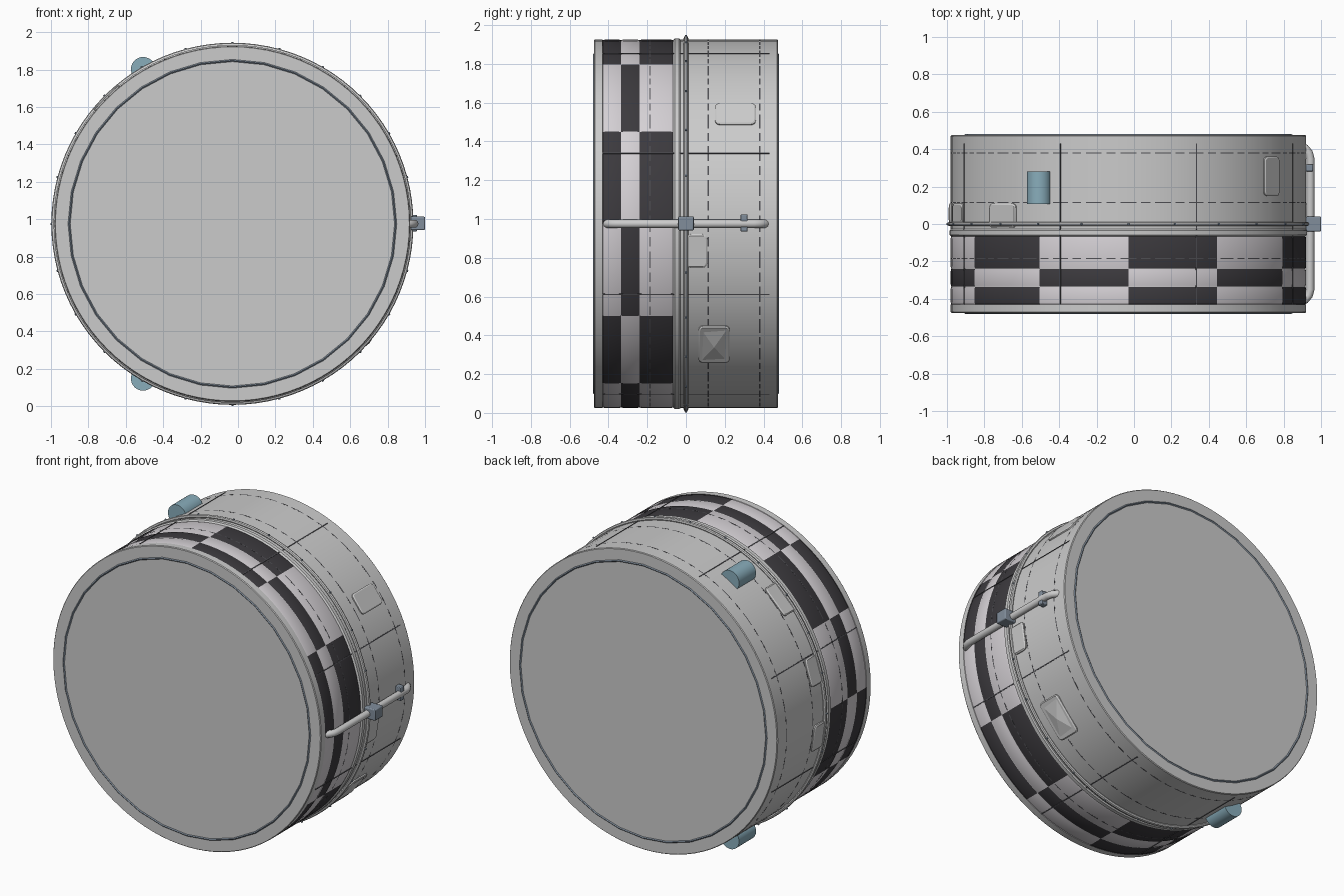
import bpy, bmesh
from math import sin, cos, pi, radians
from mathutils import Matrix, Vector

if "Cube" in bpy.data.objects:
    bpy.data.objects.remove(bpy.data.objects["Cube"])

CX, CZ, R = -0.03, 0.975, 0.95


def mat(name, rgb):
    m = bpy.data.materials.new(name)
    m.diffuse_color = (*rgb, 1)
    m.use_nodes = True
    m.node_tree.nodes["Principled BSDF"].inputs["Base Color"].default_value = m.diffuse_color
    return m


SHELL = mat("shell_grey", (0.62, 0.63, 0.64))
DARK = mat("check_dark", (0.045, 0.042, 0.048))
PALE = mat("check_pale", (0.66, 0.63, 0.66))
BLUE = mat("pod_blue", (0.25, 0.42, 0.5))
STEEL = mat("steel", (0.22, 0.27, 0.33))
SEAM = mat("seam_dark", (0.08, 0.08, 0.09))


def finish(bm, name, mats, angle=30):
    bmesh.ops.recalc_face_normals(bm, faces=bm.faces)
    me = bpy.data.meshes.new(name)
    bm.to_mesh(me)
    bm.free()
    ob = bpy.data.objects.new(name, me)
    bpy.context.collection.objects.link(ob)
    for m in mats:
        me.materials.append(m)
    bpy.ops.object.select_all(action='DESELECT')
    ob.select_set(True)
    bpy.context.view_layer.objects.active = ob
    bpy.ops.object.shade_smooth_by_angle(angle=radians(angle))
    return ob


def on_rim(theta, r, y):
    """Frame on the shell: local x radial, y axial, z tangential."""
    t = radians(theta)
    return (Matrix.Translation((CX + r * cos(t), y, CZ + r * sin(t)))
            @ Matrix.Rotation(-t, 4, 'Y'))


def lathe(name, prof, n, mats, pick=None, closed=False):
    """Revolve (radius, y) points about the drum axis."""
    bm = bmesh.new()
    rings = [[bm.verts.new((CX + r * cos(2 * pi * i / n), y, CZ + r * sin(2 * pi * i / n)))
              for i in range(n)] for r, y in prof]
    k = len(prof)
    for j in range(k if closed else k - 1):
        a, b = rings[j], rings[(j + 1) % k]
        for i in range(n):
            f = bm.faces.new((a[i], a[(i + 1) % n], b[(i + 1) % n], b[i]))
            if pick:
                f.material_index = pick((prof[j][1] + prof[(j + 1) % k][1]) / 2, 360 * (i + .5) / n)
    if not closed:
        bm.faces.new(rings[0])
        bm.faces.new(rings[-1])
    return finish(bm, name, mats)


def box(name, m, size, material, bevel=0):
    bm = bmesh.new()
    bmesh.ops.create_cube(bm, size=1, matrix=m @ Matrix.Diagonal((*size, 1)))
    ob = finish(bm, name, [material])
    if bevel:
        b = ob.modifiers.new("bevel", 'BEVEL')
        b.width, b.segments = bevel, 2
    return ob


def plate(name, theta, y, ly, lt, h=0.012):
    """Rounded access panel that follows the shell's curve."""
    bm = bmesh.new()
    c = 0.025
    loops = []
    for rad, inset in ((R - 0.01, 0), (R + h * 0.6, 0), (R + h, 0.008)):
        ring = []
        for q, (sy, st) in enumerate(((1, 1), (-1, 1), (-1, -1), (1, -1))):
            for s in range(4):
                a = pi / 2 * (q + s / 3)
                yy = sy * (ly / 2 - c) + (c - inset) * cos(a)
                tt = st * (lt / 2 - c) + (c - inset) * sin(a)
                t = radians(theta) + tt / R
                ring.append(bm.verts.new((CX + rad * cos(t), y + yy, CZ + rad * sin(t))))
        loops.append(ring)
    for a, b in zip(loops, loops[1:]):
        for i in range(16):
            bm.faces.new((a[i], a[(i + 1) % 16], b[(i + 1) % 16], b[i]))
    bm.faces.new(loops[-1])
    return finish(bm, name, [SHELL])


# Drum shell with chequered band: three rows, twelve 30-degree sectors
rows = [(-0.43, -0.335), (-0.335, -0.24), (-0.24, -0.065)]


def check(y, deg):
    for i, (a, b) in enumerate(rows):
        if a < y < b:
            return 1 if (int(deg // 30) + i) % 2 == 0 else 2
    return 0


profile = [(R - .004, -0.475), (R, -0.47), (R, -0.43)]
for a, b in rows:
    profile += [(R - .003, a + .001), (R, a + .012), (R, b - .012), (R - .003, b - .001)]
profile += [(R + .006, -0.058), (R + .006, -0.035), (R, -0.028), (R, 0.47), (R - .004, 0.475)]
lathe("drum_shell", profile, 96, [SHELL, DARK, PALE], check)

# Inlaid rings on both flat ends
for side, label in ((-1, "front"), (1, "back")):
    y = side * 0.475
    lathe(label + "_end_ring", [(0.867, y), (0.873, y + .005), (0.879, y), (0.873, y - .005)],
          32, [STEEL], closed=True)

# Raised centre hoop with rivets
tube = [(0.956 + .012 * cos(a * pi / 4), .012 * sin(a * pi / 4)) for a in range(8)]
lathe("centre_hoop", tube, 96, [SHELL], closed=True)
bm = bmesh.new()
for i in range(24):
    bmesh.ops.create_cone(bm, cap_ends=True, segments=8, radius1=.008, radius2=.005, depth=.012,
                          matrix=on_rim(i * 15, 0.967, 0) @ Matrix.Rotation(pi / 2, 4, 'Y'))
finish(bm, "hoop_rivets", [STEEL])

# Panel seams: thin rings, and eight axial lines
for y in (-0.185, 0.115, 0.38):
    lathe("seam_ring", [(R - .006, y - .003), (R + .0007, y - .003),
                        (R + .0007, y + .003), (R - .006, y + .003)], 64, [SEAM], closed=True)
for i in range(8):
    box("axial_seam", on_rim(22.5 + 45 * i, R, 0), (.005, 0.86, .006), SEAM)

# Access panels
for th, y, ly, lt in ((36.5, .255, .21, .135), (-8.5, .055, .11, .175), (135, .045, .13, .2),
                      (163, .055, .11, .175), (188, .055, .11, .175), (-41, .145, .16, .25)):
    plate("access_panel", th, y, ly, lt)
bm = bmesh.new()
bmesh.ops.create_cone(bm, cap_ends=False, segments=4, radius1=.7071, radius2=0, depth=1,
                      matrix=on_rim(-41, R + .013, .145) @ Matrix.Diagonal((.018, .13, .21, 1))
                      @ Matrix.Rotation(pi / 2, 4, 'Y') @ Matrix.Rotation(pi / 4, 4, 'Z'))
finish(bm, "panel_pyramid", [SHELL], 1)

# Blue pods, top and bottom
for th in (120, 240):
    bm = bmesh.new()
    bmesh.ops.create_cone(bm, cap_ends=True, segments=32, radius1=.065, radius2=.065, depth=.172,
                          matrix=on_rim(th, R + .005, .194) @ Matrix.Rotation(pi / 2, 4, 'X'))
    finish(bm, "blue_pod", [BLUE])

# Side pipe with bent ends
cu = bpy.data.curves.new("side_pipe", 'CURVE')
cu.dimensions = '3D'
cu.bevel_depth, cu.bevel_resolution, cu.use_fill_caps = 0.022, 3, True
sp = cu.splines.new('POLY')
path = [(.89, .415), (.915, .405), (.935, .38), (.943, .35)]
path += [(x, -y) for x, y in reversed(path)]
sp.points.add(len(path) - 1)
for p, (x, y) in zip(sp.points, path):
    p.co = (x, y, CZ, 1)
bpy.context.collection.objects.link(bpy.data.objects.new("side_pipe", cu))
cu.materials.append(SHELL)

# Pipe junction box and clamp
box("junction_box", Matrix.Translation((.96, 0, .977)), (.08, .08, .072), STEEL, .006)
box("pipe_clamp", Matrix.Translation((.937, .3, .979)), (.04, .036, .088), STEEL, .004)
